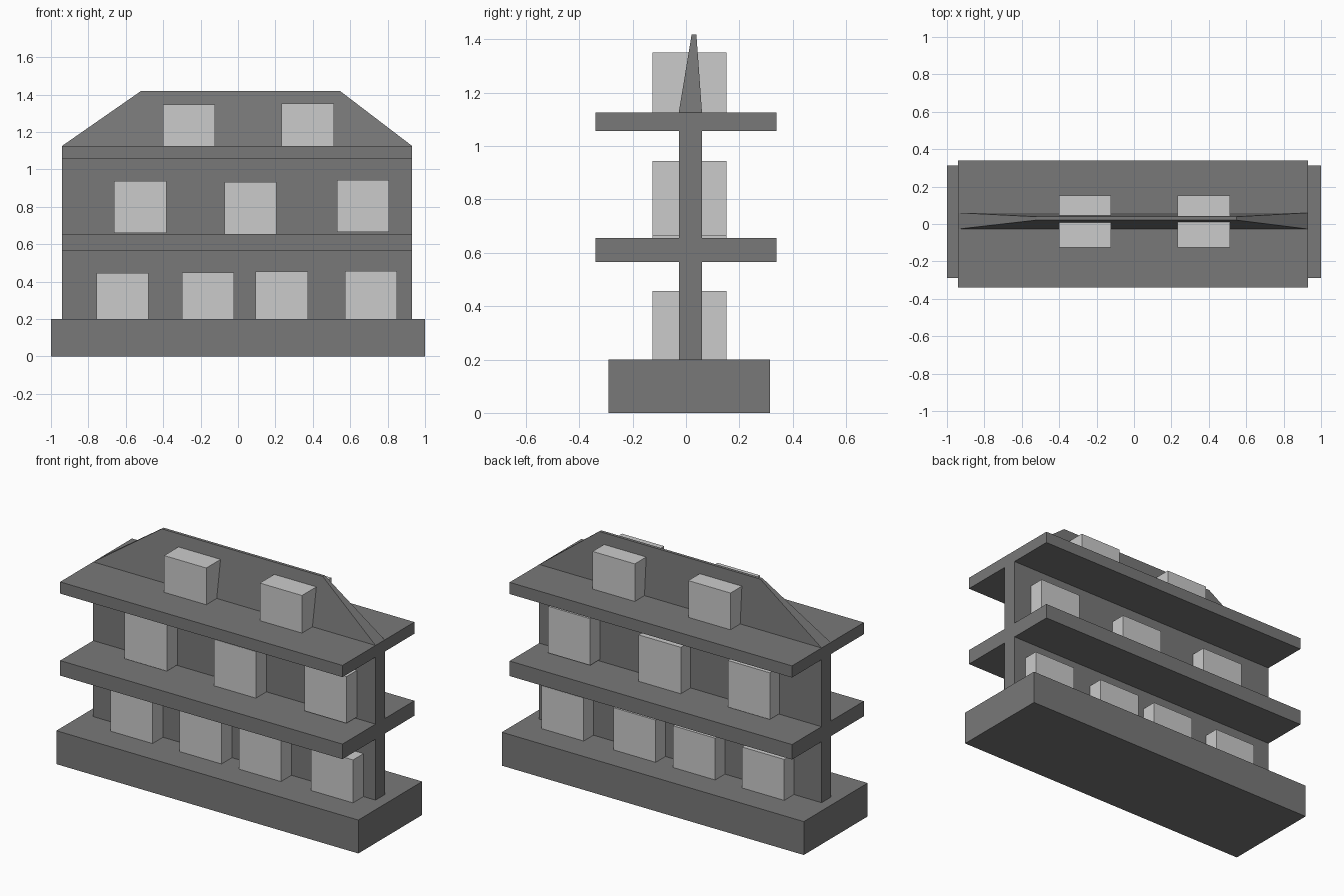
import bpy

if "Cube" in bpy.data.objects:
    bpy.data.objects.remove(bpy.data.objects["Cube"])

dark = bpy.data.materials.new("dark_grey")
dark.diffuse_color = (0.19, 0.19, 0.19, 1)
dark.use_nodes = True
dark.node_tree.nodes["Principled BSDF"].inputs["Base Color"].default_value = dark.diffuse_color


def frustum(name, bottom, top, z0, z1, mat=None):
    """Solid between two rectangles given as (x0, x1, y0, y1)."""
    verts = []
    for (x0, x1, y0, y1), z in ((bottom, z0), (top, z1)):
        verts += [(x0, y0, z), (x1, y0, z), (x1, y1, z), (x0, y1, z)]
    faces = [(3, 2, 1, 0), (4, 5, 6, 7)]
    faces += [(i, (i + 1) % 4, (i + 1) % 4 + 4, i + 4) for i in range(4)]
    mesh = bpy.data.meshes.new(name)
    mesh.from_pydata(verts, [], faces)
    obj = bpy.data.objects.new(name, mesh)
    bpy.context.collection.objects.link(obj)
    if mat:
        mesh.materials.append(mat)
    return obj


def box(name, rect, z0, z1, mat=None):
    return frustum(name, rect, rect, z0, z1, mat)


X0, X1 = -0.94, 0.93
wall = (X0, X1, -0.027, 0.06)
slab = (X0, X1, -0.34, 0.34)

# Plinth, central wall, two floor slabs
box("base", (-1, 1, -0.29, 0.314), 0, 0.2, dark)
box("central_wall", wall, 0.2, 1.125, dark)
box("lower_shelf", slab, 0.565, 0.655, dark)
box("upper_shelf", slab, 1.056, 1.126, dark)

# Tapered crest above the upper shelf
frustum("roof_crest", wall, (-0.52, 0.547, 0.021, 0.039), 1.126, 1.418, dark)

# Blocks running through the wall: (left x, top z) per storey
W, H = 0.279, 0.279
rows = {
    "lower": [(-0.757, 0.445), (-0.30, 0.45), (0.094, 0.453), (0.571, 0.457)],
    "middle": [(-0.662, 0.938), (-0.072, 0.933), (0.528, 0.944)],
    "upper": [(-0.401, 1.346), (0.233, 1.351)],
}
for row, blocks in rows.items():
    for i, (x, top) in enumerate(blocks, 1):
        box(f"{row}_block_{i}", (x, x + W, -0.126, 0.152), top - H, top)
